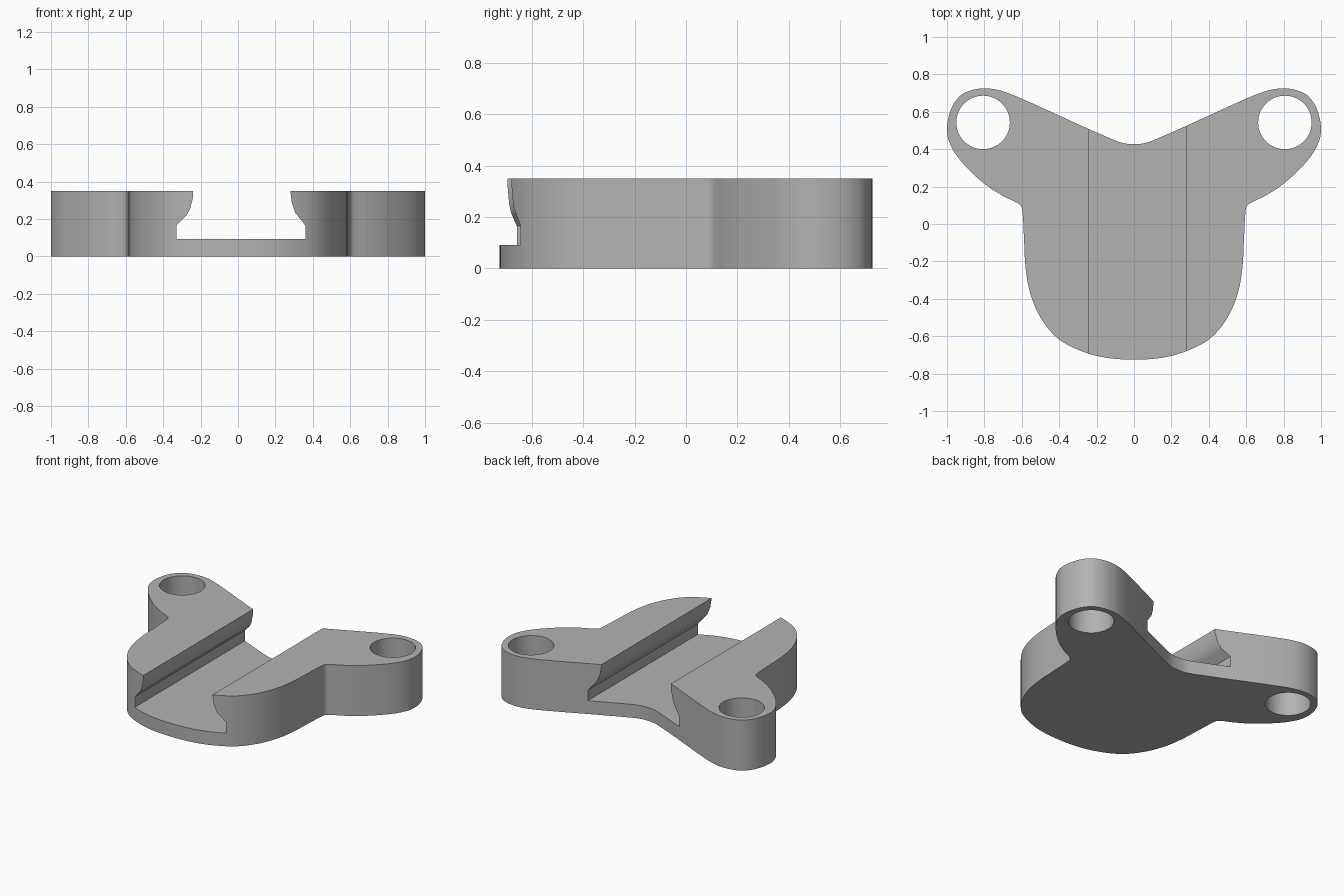
import bpy, bmesh, math
from mathutils import Vector
from mathutils.geometry import interpolate_bezier

if "Cube" in bpy.data.objects:
    bpy.data.objects.remove(bpy.data.objects["Cube"], do_unlink=True)

HEIGHT = 0.35

grey = bpy.data.materials.new("plain grey")
grey.use_nodes = True
grey.diffuse_color = (0.45, 0.45, 0.45, 1)
grey.node_tree.nodes["Principled BSDF"].inputs["Base Color"].default_value = grey.diffuse_color


def smooth_loop(points, steps=5):
    """Closed smooth curve through the points, as a list of vectors."""
    pts = [Vector((x, y, 0)) for x, y in points]
    n = len(pts)
    tangent = [(pts[(i + 1) % n] - pts[i - 1]).normalized() for i in range(n)]
    loop = []
    for i in range(n):
        a, b = pts[i], pts[(i + 1) % n]
        reach = (b - a).length / 3
        loop += interpolate_bezier(a, a + tangent[i] * reach,
                                   b - tangent[(i + 1) % n] * reach, b, steps + 1)[:-1]
    return loop


def prism(name, loop, direction):
    """Closed solid made by sweeping a flat loop along a direction."""
    bm = bmesh.new()
    face = bm.faces.new([bm.verts.new(p) for p in loop])
    swept = bmesh.ops.extrude_face_region(bm, geom=[face], use_keep_orig=True)
    moved = [v for v in swept["geom"] if isinstance(v, bmesh.types.BMVert)]
    bmesh.ops.translate(bm, verts=moved, vec=direction)
    bmesh.ops.recalc_face_normals(bm, faces=bm.faces)
    mesh = bpy.data.meshes.new(name)
    bm.to_mesh(mesh)
    bm.free()
    mesh.materials.append(grey)
    obj = bpy.data.objects.new(name, mesh)
    bpy.context.collection.objects.link(obj)
    return obj


# Body outline, +x half from the rounded front round the ear to the back notch
half = [(0, -0.725), (0.15, -0.715), (0.28, -0.68), (0.41, -0.61), (0.5, -0.5),
        (0.555, -0.37), (0.58, -0.23), (0.588, -0.08), (0.595, 0.05), (0.603, 0.095),
        (0.632, 0.117), (0.7, 0.15), (0.8, 0.215), (0.92, 0.33), (0.98, 0.42),
        (1, 0.5), (0.98, 0.61), (0.93, 0.685), (0.87, 0.715), (0.8, 0.725),
        (0.72, 0.715), (0.6, 0.67), (0.28, 0.525), (0.12, 0.455), (0.06, 0.433), (0, 0.427)]
outline = half + [(-x, y) for x, y in reversed(half[1:-1])]
body = prism("bracket_body", smooth_loop(outline), (0, 0, HEIGHT))

# Undercut slide channel running front to back
channel = [(-0.33, 0.092), (0.36, 0.092), (0.36, 0.165), (0.305, 0.235), (0.288, 0.285),
           (0.28, 0.345), (0.28, 0.5), (-0.24, 0.5), (-0.24, 0.315), (-0.258, 0.25),
           (-0.275, 0.22), (-0.33, 0.165)]
cutters = [prism("channel_cutter", [Vector((x, -1, z)) for x, z in channel], (0, 2, 0))]

# Vertical hole in each ear
for side, word in ((1, "left"), (-1, "right")):
    ring = [Vector((side * 0.807 + 0.143 * math.cos(a), 0.543 + 0.143 * math.sin(a), -0.1))
            for a in (math.tau * i / 64 for i in range(64))]
    cutters.append(prism(word + "_hole_cutter", ring, (0, 0, 0.7)))

# Cut the body
bpy.ops.object.select_all(action="DESELECT")
body.select_set(True)
bpy.context.view_layer.objects.active = body
for cutter in cutters:
    cutter.hide_render = True
    cut = body.modifiers.new(cutter.name, "BOOLEAN")
    cut.operation = "DIFFERENCE"
    cut.solver = "EXACT"
    cut.object = cutter
    bpy.ops.object.modifier_apply(modifier=cut.name)
    bpy.data.objects.remove(cutter, do_unlink=True)

bpy.ops.object.shade_smooth_by_angle(angle=math.radians(30))
